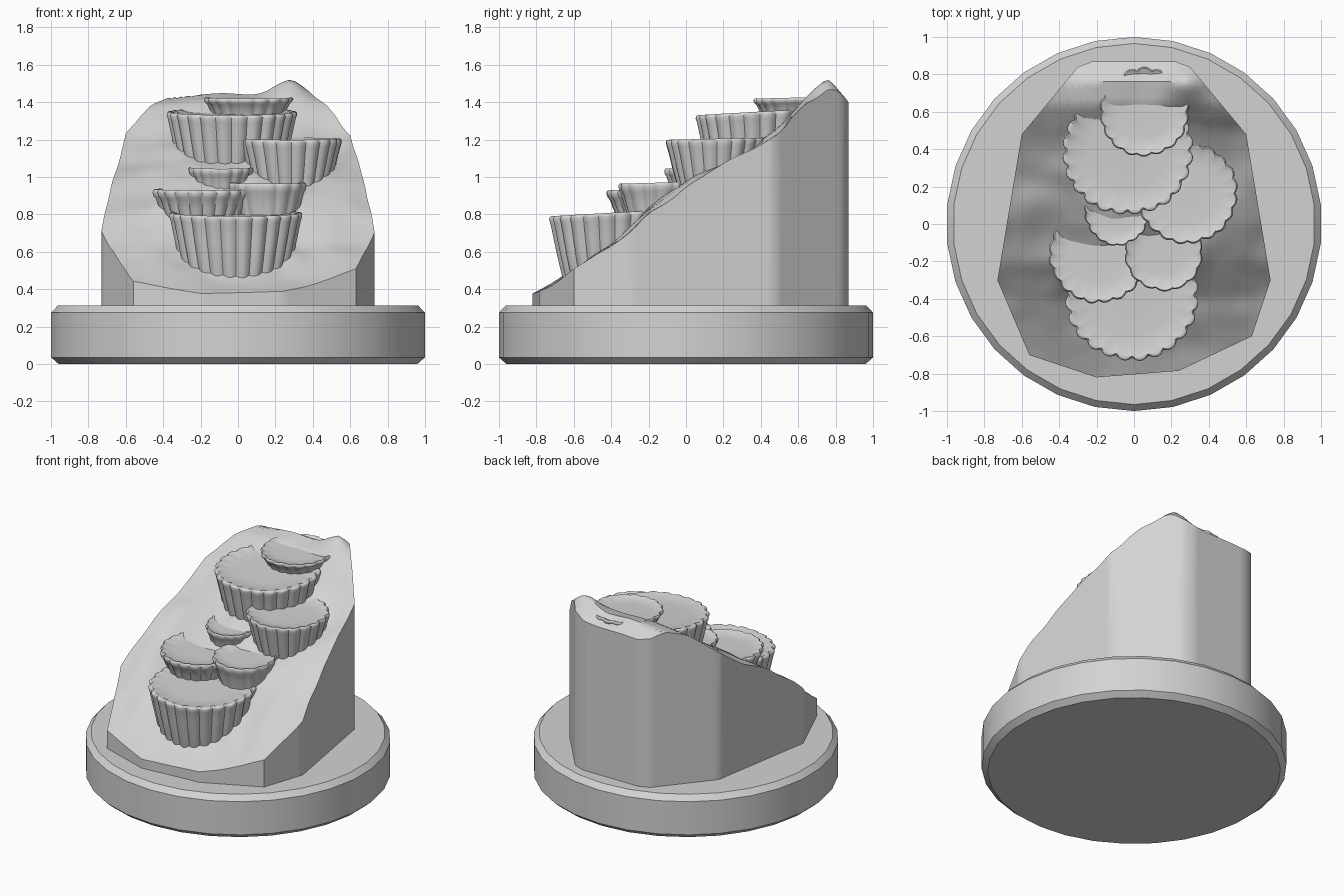
import bpy, bmesh, math
from mathutils import noise, Vector

if "Cube" in bpy.data.objects:
    bpy.data.objects.remove(bpy.data.objects["Cube"])

stone = bpy.data.materials.new("pale grey stone")
stone.diffuse_color = (0.65, 0.65, 0.65, 1)
stone.use_nodes = True
stone.node_tree.nodes["Principled BSDF"].inputs["Base Color"].default_value = stone.diffuse_color


def finish(bm, name, angle):
    bmesh.ops.recalc_face_normals(bm, faces=bm.faces)
    me = bpy.data.meshes.new(name)
    bm.to_mesh(me)
    bm.free()
    ob = bpy.data.objects.new(name, me)
    bpy.context.collection.objects.link(ob)
    me.materials.append(stone)
    bpy.ops.object.select_all(action='DESELECT')
    ob.select_set(True)
    bpy.context.view_layer.objects.active = ob
    bpy.ops.object.shade_smooth_by_angle(angle=math.radians(angle))
    return ob


def loft(bm, rings):
    """Bridge closed rings of points, cap both ends with a fan-like n-gon."""
    vs = [[bm.verts.new(p) for p in ring] for ring in rings]
    n = len(vs[0])
    for a, b in zip(vs, vs[1:]):
        for i in range(n):
            j = (i + 1) % n
            bm.faces.new((a[i], a[j], b[j], b[i]))
    bm.faces.new(vs[0])
    bm.faces.new(vs[-1])


# Round plinth with chamfered rims
bm = bmesh.new()
N = 30
prof = [(0.96, 0), (1, 0.035), (1, 0.275), (0.965, 0.313)]
loft(bm, [[(r * math.sin(i * math.tau / N) * 1.004, r * math.cos(i * math.tau / N), z)
           for i in range(N)] for r, z in prof])
finish(bm, "round_plinth", 30)

# Rocky slope: faceted outline, height read from a side profile
OUTLINE = [(-0.2, -0.82), (0.24, -0.785), (0.63, -0.6), (0.73, -0.3), (0.6, 0.48),
           (0.3, 0.84), (0.22, 0.87), (-0.22, 0.87), (-0.3, 0.84), (-0.6, 0.48),
           (-0.73, -0.3), (-0.56, -0.7)]
SLOPE = [(-0.9, 0.35), (-0.8, 0.385), (-0.66, 0.46), (-0.4, 0.62), (-0.2, 0.81), (0, 0.95),
         (0.2, 1.06), (0.35, 1.15), (0.48, 1.23), (0.64, 1.37), (0.76, 1.4), (0.9, 1.32)]


def height(x, y):
    for (y0, z0), (y1, z1) in zip(SLOPE, SLOPE[1:]):
        if y <= y1:
            z = z0 + (z1 - z0) * (y - y0) / (y1 - y0)
            break
    ramp = min(1, max(0, (y + 0.7) / 0.6))
    z += 0.045 * ramp * max(0, 1 - (x / 0.65) ** 2)              # crown
    z += 0.085 * math.exp(-((x - 0.27) ** 2 + (y - 0.75) ** 2) / 0.012)  # peak
    rough = noise.noise(Vector((x * 3.2 + 4, y * 4.0, 1.7)))
    rough += 0.4 * noise.noise(Vector((x * 7, y * 7, 5.1)))
    return z + rough * 0.035 * min(1, max(0.2, (y + 0.9) / 0.4)) * (1 if y < 0.55 else 0.35)


border = []
for (x0, y0), (x1, y1) in zip(OUTLINE, OUTLINE[1:] + OUTLINE[:1]):
    k = max(1, round(math.hypot(x1 - x0, y1 - y0) / 0.04))
    border += [(x0 + (x1 - x0) * i / k, y0 + (y1 - y0) * i / k) for i in range(k)]
rings = [[(x, y, 0.29) for x, y in border]]
M = 32
for m in range(M, 0, -1):
    s = m / M
    rings.append([(x * s, y * s, height(x * s, y * s)) for x, y in border])
bm = bmesh.new()
loft(bm, rings)
finish(bm, "rocky_slope", 40)


# Fluted terrace basins, half buried in the slope
def basin(name, x, y, r, top, bottom, flutes, phase=0.0):
    d = top - bottom
    lip = min(0.03, d * 0.2)
    prof = [(0.74, bottom - 0.05), (0.78, bottom), (0.86, bottom + d * 0.35),
            (0.92, bottom + d * 0.65), (0.965, top - lip * 1.3), (0.985, top - lip * 0.6),
            (0.98, top - 0.006), (0.955, top), (0.92, top - 0.003), (0.84, top - 0.013),
            (0.6, top - 0.018), (0.3, top - 0.018)]
    n = flutes * 8
    rings = []
    for k, (f, z) in enumerate(prof):
        amp = 0.055 if k < 8 else (0.04, 0.015, 0, 0)[k - 8]
        ring = []
        for i in range(n):
            a = i * math.tau / n
            lobe = abs(math.sin(flutes * a / 2 + phase)) - 0.6
            wob = 0.035 * noise.noise(Vector((math.cos(a) * 2 + x * 9, math.sin(a) * 2, y * 9)))
            q = r * f * (1 + amp * lobe + wob)
            sag = 0.02 * math.sin(a) * f if d > 0.3 else 0.006 * math.sin(a) * f
            ring.append((x + q * math.cos(a), y + q * math.sin(a), z + sag))
        rings.append(ring)
    bm = bmesh.new()
    loft(bm, rings)
    finish(bm, name, 50)


BASINS = [("lowest_basin", -0.01, -0.38, 0.355, 0.81, 0.47, 24),
          ("lower_left_basin", -0.19, -0.16, 0.265, 0.935, 0.79, 20),
          ("lower_right_basin", 0.16, -0.15, 0.21, 0.97, 0.81, 14),
          ("small_middle_basin", -0.09, 0.06, 0.175, 1.05, 0.93, 16),
          ("right_basin", 0.285, 0.165, 0.27, 1.205, 0.97, 20),
          ("upper_basin", -0.035, 0.395, 0.35, 1.35, 1.03, 24),
          ("top_basin", 0.055, 0.6, 0.24, 1.425, 1.33, 18)]
for spec in BASINS:
    basin(*spec)
